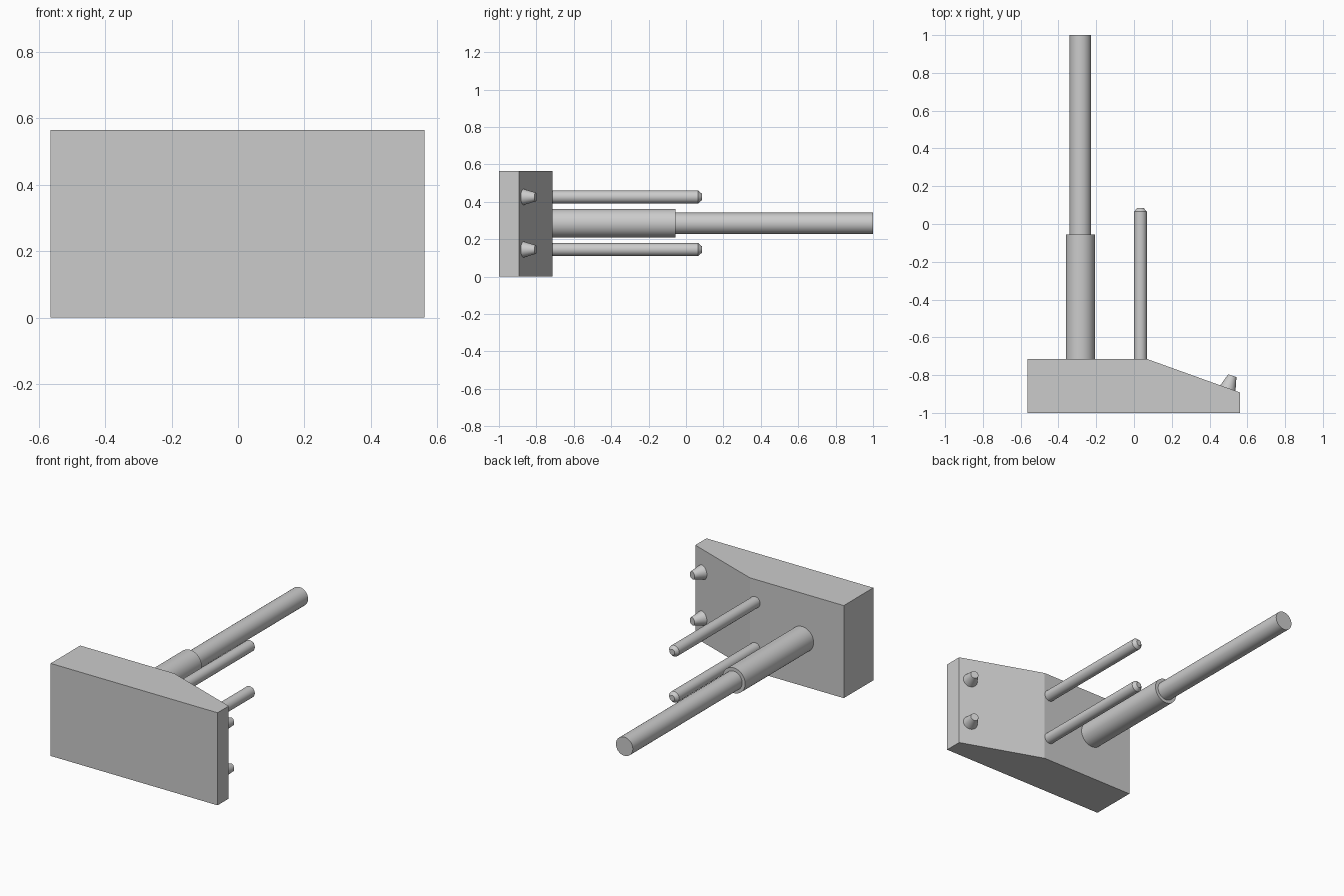
import bpy, bmesh
from mathutils import Vector

old = bpy.data.objects.get("Cube")
if old:
    bpy.data.objects.remove(old)

grey = bpy.data.materials.new("plain grey")
grey.use_nodes = True
colour = (0.6, 0.6, 0.6, 1)
grey.diffuse_color = colour
grey.node_tree.nodes["Principled BSDF"].inputs["Base Color"].default_value = colour


def add_object(name, bm):
    bmesh.ops.recalc_face_normals(bm, faces=bm.faces)
    mesh = bpy.data.meshes.new(name)
    bm.to_mesh(mesh)
    bm.free()
    mesh.materials.append(grey)
    ob = bpy.data.objects.new(name, mesh)
    bpy.context.collection.objects.link(ob)
    return ob


def turned(name, origin, axis, profile, sides=48):
    """Solid of circular sections given as (distance along axis, radius)."""
    bm = bmesh.new()
    for (d0, r0), (d1, r1) in zip(profile, profile[1:]):
        if d0 == d1:
            continue
        made = bmesh.ops.create_cone(bm, cap_ends=True, segments=sides,
                                     radius1=r0, radius2=r1, depth=d1 - d0)
        bmesh.ops.translate(bm, verts=made["verts"], vec=(0, 0, (d0 + d1) / 2))
    ob = add_object(name, bm)
    ob.location = origin
    ob.rotation_euler = Vector(axis).to_track_quat("Z", "Y").to_euler()
    bpy.ops.object.select_all(action="DESELECT")
    ob.select_set(True)
    bpy.context.view_layer.objects.active = ob
    bpy.ops.object.shade_smooth_by_angle(angle=0.5)


# Face plate with one side sloping thinner
height, back = 0.565, -0.715
outline = [(-0.565, -1), (0.562, -1), (0.562, -0.892), (0.07, back), (-0.565, back)]
bm = bmesh.new()
base = bm.faces.new([bm.verts.new((x, y, 0)) for x, y in outline])
top = bmesh.ops.extrude_face_region(bm, geom=[base])
bmesh.ops.translate(bm, vec=(0, 0, height),
                    verts=[v for v in top["geom"] if isinstance(v, bmesh.types.BMVert)])
add_object("face_plate", bm)

# Stepped main shaft
shaft = (-0.284, back, 0.285)
turned("shaft_sleeve", shaft, (0, 1, 0), [(0, 0.077), (0.66, 0.077)])
turned("shaft_rod", shaft, (0, 1, 0), [(0.66, 0.057), (1.715, 0.057)])

# Upper and lower guide pins, and studs square to the slope
for side, z in (("lower", 0.145), ("upper", 0.426)):
    turned(side + "_guide_pin", (0.034, back, z), (0, 1, 0),
           [(0, 0.034), (0.78, 0.034), (0.8, 0.017)])
    turned(side + "_stud", (0.497, -0.869, z), (0.177, 0.492, 0),
           [(0, 0.043), (0.07, 0.023)])
